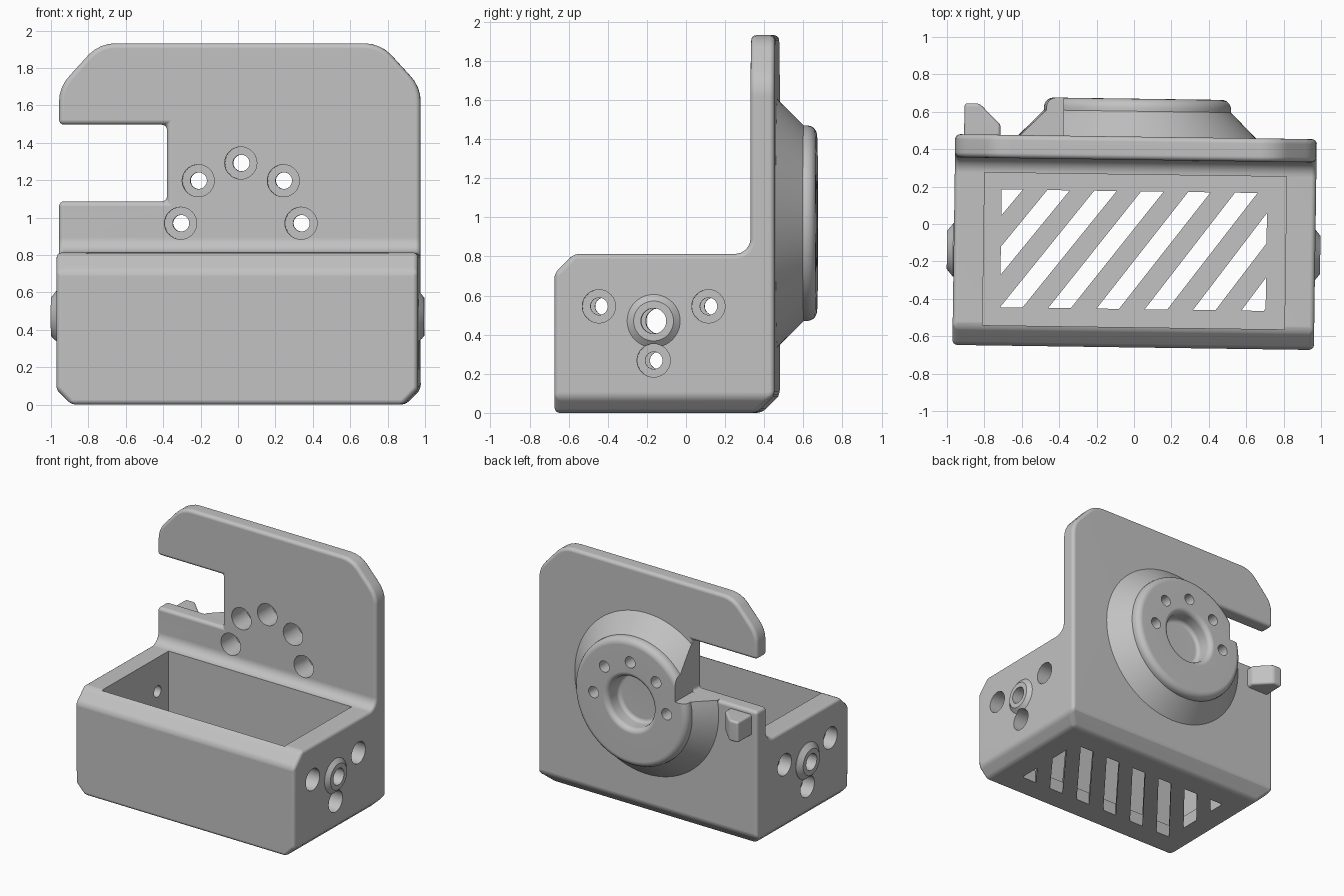
import bpy, bmesh, math
from mathutils import Matrix, Vector

if "Cube" in bpy.data.objects:
    bpy.data.objects.remove(bpy.data.objects["Cube"])

grey = bpy.data.materials.new("light_grey")
grey.diffuse_color = (0.54, 0.54, 0.54, 1)
grey.use_nodes = True
grey.node_tree.nodes["Principled BSDF"].inputs["Base Color"].default_value = grey.diffuse_color


def finish(name, bm):
    bmesh.ops.recalc_face_normals(bm, faces=bm.faces[:])
    if bm.calc_volume(signed=True) < 0:
        bmesh.ops.reverse_faces(bm, faces=bm.faces[:])
    me = bpy.data.meshes.new(name)
    bm.to_mesh(me)
    bm.free()
    ob = bpy.data.objects.new(name, me)
    me.materials.append(grey)
    bpy.context.collection.objects.link(ob)
    return ob


def prism(name, pts, axis, lo, hi, clip_x=None):
    """Extrude a 2D outline along an axis ('x': yz, 'y': xz, 'z': xy)."""
    place = {"x": lambda a, b: (lo, a, b), "y": lambda a, b: (a, lo, b), "z": lambda a, b: (a, b, lo)}[axis]
    bm = bmesh.new()
    bm.faces.new([bm.verts.new(place(*p)) for p in pts])
    if clip_x:
        for s in (-1, 1):
            bmesh.ops.bisect_plane(bm, geom=bm.verts[:] + bm.edges[:] + bm.faces[:],
                                   plane_co=(s * clip_x, 0, 0), plane_no=(s, 0, 0), clear_outer=True)
    ext = bmesh.ops.extrude_face_region(bm, geom=bm.faces[:], use_keep_orig=True)["geom"]
    d = Vector([(hi - lo) * (axis == c) for c in "xyz"])
    bmesh.ops.translate(bm, verts=[g for g in ext if isinstance(g, bmesh.types.BMVert)], vec=d)
    return finish(name, bm)


def block(name, x0, x1, y0, y1, z0, z1):
    return prism(name, [(x0, y0), (x1, y0), (x1, y1), (x0, y1)], "z", z0, z1)


def lathe(name, profile, axis, centre, steps=64):
    """Closed solid of revolution; profile is (radius, distance along axis)."""
    bm = bmesh.new()
    rings = []
    for r, h in profile:
        if r == 0:
            rings.append([bm.verts.new((0, 0, h))])
        else:
            rings.append([bm.verts.new((r * math.cos(a), r * math.sin(a), h))
                          for a in (2 * math.pi * i / steps for i in range(steps))])
    for A, B in zip(rings, rings[1:]):
        for i in range(steps):
            j = (i + 1) % steps
            q = [A[i % len(A)], A[j % len(A)], B[j % len(B)], B[i % len(B)]]
            bm.faces.new(list(dict.fromkeys(q)))
    rot = {"x": Matrix.Rotation(math.pi / 2, 4, "Y"), "y": Matrix.Rotation(-math.pi / 2, 4, "X")}[axis]
    bm.transform(Matrix.Translation(centre) @ rot)
    return finish(name, bm)


def rod(r, axis, centre, lo, hi):
    return lathe("cutter", [(0, lo), (r, lo), (r, hi), (0, hi)], axis, centre, 32)


def apply(ob, mod):
    bpy.context.view_layer.objects.active = ob
    bpy.ops.object.modifier_apply(modifier=mod.name)


def volume(me):
    bm = bmesh.new()
    bm.from_mesh(me)
    v = bm.calc_volume(signed=True)
    bm.free()
    return v


def boolean(ob, tool, op="DIFFERENCE"):
    """Apply a boolean, falling back to the exact solver if nothing was removed."""
    before, old = volume(ob.data), ob.data.copy()
    for solver in ("MANIFOLD", "EXACT"):
        ob.data = old.copy()
        m = ob.modifiers.new("bool", "BOOLEAN")
        m.operation, m.object, m.solver = op, tool, solver
        try:
            apply(ob, m)
        except RuntimeError:
            ob.modifiers.clear()
        if 0 < volume(ob.data) < before - 1e-7:
            break
    bpy.data.objects.remove(tool)


def bevel(ob, width, segments=4):
    m = ob.modifiers.new("bevel", "BEVEL")
    m.width, m.segments, m.limit_method = width, segments, "ANGLE"
    m.angle_limit = math.radians(30)
    m.use_clamp_overlap = False
    apply(ob, m)


def arc(cx, cy, r, a0, a1, n=8):
    return [(cx + r * math.cos(math.radians(a0 + (a1 - a0) * i / n)),
             cy + r * math.sin(math.radians(a0 + (a1 - a0) * i / n))) for i in range(n + 1)]


# body: side profile cut to the front outline, which carries the notch
side = [(-0.66, 0), (0.375, 0), (0.467, 0.092), (0.467, 2.2), (0.343, 2.2)]
side += arc(0.263, 0.893, 0.08, 0, -90)
side += [(-0.56, 0.813), (-0.66, 0.713)]
body = prism("bracket_body", side, "x", -1.3, 1.3)
W, E, R = 0.962, 0.971, 0.2
corner = arc(W - R, 1.62, R, 0, 45, 4) + arc(0.66, 1.932 - R, R, 45, 90, 4)
outline = [(-W + 0.1, -0.02), (E - 0.1, -0.02), (E, 0.08)] + [(x + E - W, z) for x, z in corner]
outline += [(-x, z) for x, z in reversed(corner)]
outline += [(-W, 1.497), (-0.385, 1.497), (-0.385, 1.087), (-W, 1.087), (-W, 0.08)]
boolean(body, prism("outline", outline, "y", -1, 1), "INTERSECT")
bevel(body, 0.027)

# round rear boss with a dished centre, trimmed by the notch
CX, CZ = 0.01, 0.97
prof = [(0, 0.44), (0.635, 0.44), (0.635, 0.467), (0.5, 0.603)]
prof += arc(0.45, 0.62, 0.05, 0, 90, 5) + arc(0.24, 0.63, 0.04, 90, 180, 5)
prof += arc(0.17, 0.56, 0.03, 0, -90, 4) + [(0, 0.53)]
boss = lathe("rear_boss", prof, "y", (CX, 0, CZ), 96)
boolean(boss, block("notch", -1.2, -0.385, 0.2, 1, 1.087, 1.497))

# open box interior
boolean(body, block("cavity", -0.802, 0.812, -0.552, 0.264, 0.1, 1.0))

# slanted floor slots
for k in range(-2, 6):
    x, t = -0.71 + 0.258 * k, -0.215 + 0.251 * k
    pts = [(x, -0.455), (x + 0.12, -0.455), (t + 0.12, 0.175), (t, 0.175)]
    boolean(body, prism("slot", pts, "z", -0.1, 0.2, 0.71))

# five counterbored holes through the plate and rear boss
for i in range(5):
    a = math.pi * i / 4
    c = (CX + 0.322 * math.cos(a), 0, CZ + 0.322 * math.sin(a))
    boolean(body, rod(0.086, "y", c, 0.22, 0.52))
    boolean(boss, rod(0.086, "y", c, 0.22, 0.52))
    boolean(boss, rod(0.044, "y", c, 0.45, 0.8))

# side bosses with centre bores, and three counterbored holes in each wall
parts = [body, boss]
Y = -0.152
screws = [(Y - 0.28, 0.545), (Y + 0.28, 0.545), (Y, 0.268)]
for s, name in ((-1, "left_side_boss"), (1, "right_side_boss")):
    p = [(0, 0.94 * s), (0.143, 0.94 * s), (0.143, 0.965 * s), (0.112, 0.99 * s),
         (0.102, 0.998 * s), (0, 0.998 * s)]
    side_boss = lathe(name, p, "x", (0, Y, 0.47), 48)
    parts.append(side_boss)
    lo, hi = sorted((s * 0.7, s * 1.2))
    for ob in (body, side_boss):
        boolean(ob, rod(0.065, "x", (0, Y, 0.47), lo, hi))
    b0, b1 = sorted((s * 0.86, s * 1.2))
    boolean(side_boss, rod(0.085, "x", (0, *screws[2]), b0, b1))
    for y, z in screws:
        boolean(body, rod(0.085, "x", (0, y, z), b0, b1))
        boolean(body, rod(0.044, "x", (0, y, z), lo, hi))

# small rear hook
hook = prism("rear_hook", [(-0.915, 0.42), (-0.72, 0.42), (-0.72, 0.52), (-0.835, 0.633), (-0.915, 0.633)],
             "z", 0.89, 1.055)
bevel(hook, 0.018, 3)
parts.append(hook)

# slight turn of the whole part, then smooth shading with sharp edges
for ob in parts:
    ob.data.transform(Matrix.Rotation(math.radians(-0.8), 4, "Z"))
    bpy.ops.object.select_all(action="DESELECT")
    ob.select_set(True)
    bpy.context.view_layer.objects.active = ob
    bpy.ops.object.shade_smooth_by_angle(angle=math.radians(30))
    w = ob.modifiers.new("even_shading", "WEIGHTED_NORMAL")
    w.keep_sharp = True
